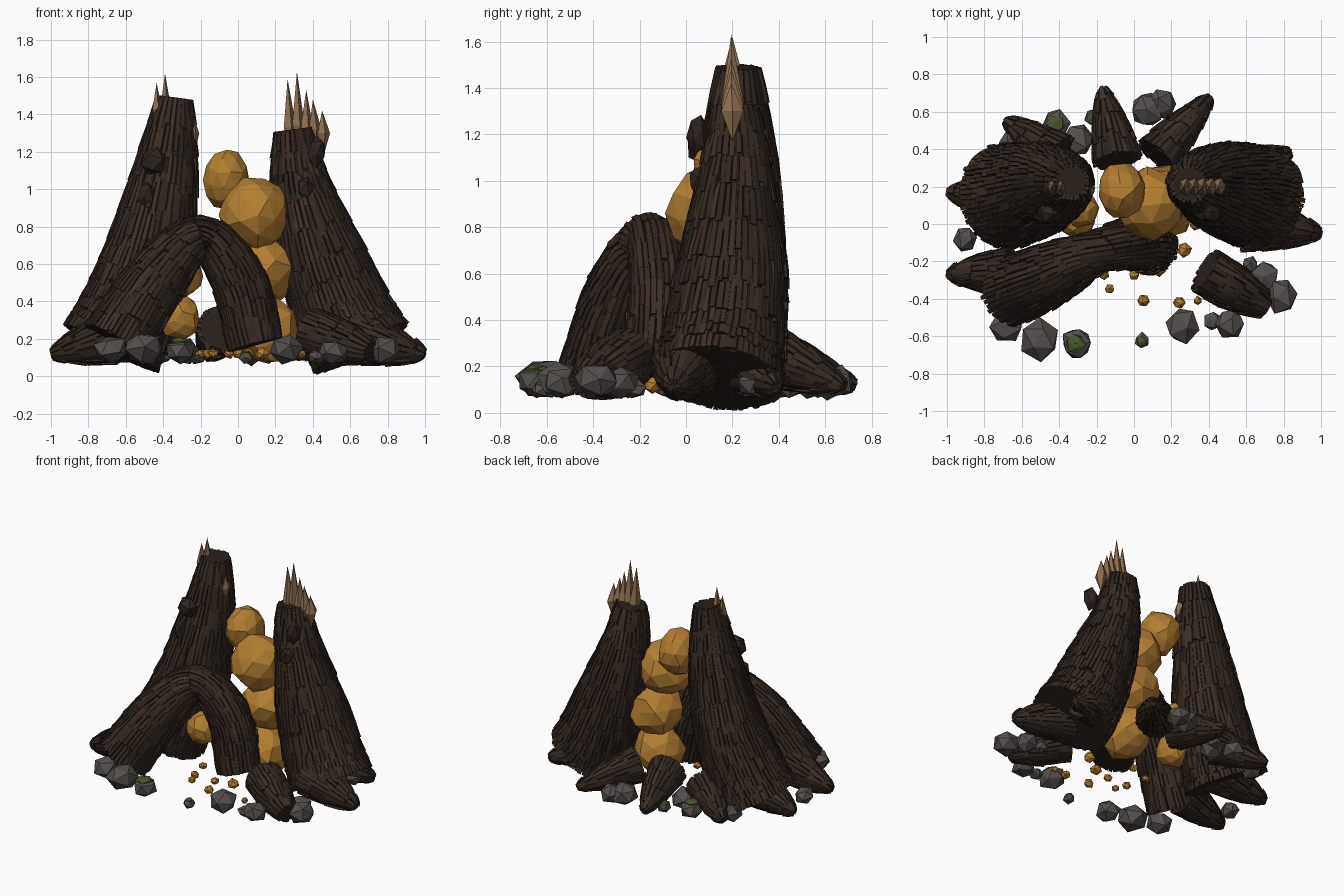
import bpy, bmesh, math, random
from mathutils import Vector, Matrix

if "Cube" in bpy.data.objects:
    bpy.data.objects.remove(bpy.data.objects["Cube"])

random.seed(7)
R = random.uniform


def material(name, rgb):
    m = bpy.data.materials.new(name)
    m.diffuse_color = (*rgb, 1)
    m.use_nodes = True
    m.node_tree.nodes["Principled BSDF"].inputs["Base Color"].default_value = m.diffuse_color
    return m


CORE = material("dark_wood", (0.022, 0.014, 0.010))
BARK = [material("bark_a", (0.036, 0.022, 0.015)), material("bark_b", (0.026, 0.017, 0.012)),
        material("bark_c", (0.046, 0.028, 0.019))]
AMBER = material("amber", (0.45, 0.21, 0.03))
STONE = material("stone", (0.088, 0.078, 0.072))
MOSS = material("moss", (0.06, 0.095, 0.025))
SPLINTER = material("raw_wood", (0.27, 0.16, 0.08))


def finish(name, bm, mats):
    bmesh.ops.recalc_face_normals(bm, faces=bm.faces)
    me = bpy.data.meshes.new(name)
    bm.to_mesh(me)
    bm.free()
    for m in mats:
        me.materials.append(m)
    ob = bpy.data.objects.new(name, me)
    bpy.context.collection.objects.link(ob)
    return ob


def spline(pts, t):
    """Catmull-Rom through 4D points (x, y, z, radius), t in 0..1"""
    p = [Vector(q) for q in pts]
    p = [2 * p[0] - p[1]] + p + [2 * p[-1] - p[-2]]
    f = min(max(t, 0), 1) * (len(pts) - 1)
    i = min(int(f), len(pts) - 2)
    u = f - i
    a, b, c, d = p[i:i + 4]
    return 0.5 * (2 * b + (c - a) * u + (2 * a - 5 * b + 4 * c - d) * u * u
                  + (3 * b - a - 3 * c + d) * u ** 3)


def bark_tube(name, pts, plate=0.13, width=0.026, sides=20):
    """Tapered log along a path, covered with overlapping bark plates"""
    bm = bmesh.new()

    def surf(t, ang, lift):
        q = spline(pts, t)
        tan = (spline(pts, t + .01) - spline(pts, t - .01)).to_3d().normalized()
        u = tan.cross(Vector((0, 1, 0))).normalized()
        v = tan.cross(u)
        return q.to_3d() + (u * math.cos(ang) + v * math.sin(ang)) * max(.004, q[3] + lift)

    # core with end caps
    n = 4 * (len(pts) - 1)
    rings = [[bm.verts.new(surf(i / n, k * math.tau / sides, -.012)) for k in range(sides)]
             for i in range(n + 1)]
    for a, b in zip(rings, rings[1:]):
        for k in range(sides):
            j = (k + 1) % sides
            bm.faces.new((a[k], a[j], b[j], b[k]))
    bm.faces.new(rings[0][::-1])
    bm.faces.new(rings[-1])
    # bark plates
    length = sum((spline(pts, (i + 1) / 20) - spline(pts, i / 20)).to_3d().length for i in range(20))
    rows = max(3, round(length / plate))
    for r in range(rows):
        rad = spline(pts, (r + .5) / rows)[3]
        cols = max(10, round(math.tau * rad / width))
        for k in range(cols):
            t0 = max(0, (r + R(-.35, .15)) / rows)
            t1 = min(1, (r + 1 + R(-.1, .3)) / rows)
            a0 = (k + R(-.1, .1)) * math.tau / cols
            a1 = a0 + math.tau / cols * R(.75, .98)
            lo, hi = R(.004, .018), R(-.004, .012)
            vs = []
            for t, top in ((t0, lo), ((t0 + t1) / 2, (lo + hi) / 2 + .002), (t1, hi)):
                vs.append([bm.verts.new(surf(t, a, l)) for a, l in
                           ((a0, -.016), (a1, -.016), (a1, top), (a0, top))])
            mi = random.choice((1, 1, 2, 3))
            fs = [bm.faces.new(vs[0]), bm.faces.new(vs[2][::-1])]
            for s, e in zip(vs, vs[1:]):
                fs += [bm.faces.new((s[c], s[(c + 1) % 4], e[(c + 1) % 4], e[c])) for c in range(4)]
            for f in fs:
                f.material_index = mi
    return finish(name, bm, [CORE] + BARK)


def lump(name, loc, size, mat, sub=2, jitter=.07):
    """Irregular faceted boulder"""
    bm = bmesh.new()
    bmesh.ops.create_icosphere(bm, subdivisions=sub, radius=1)
    rot = Matrix.Rotation(R(0, 6), 3, 'Z') @ Matrix.Rotation(R(0, 6), 3, 'X')
    for v in bm.verts:
        q = rot @ v.co * R(1 - jitter, 1 + jitter)
        v.co = Vector(loc) + Vector([q[i] * size[i] for i in range(3)])
    return finish(name, bm, [mat])


def spike(name, base, tip, rad, low):
    """Five-sided wood splinter, pointed up and tapering down"""
    bm = bmesh.new()
    b = Vector(base)
    ring = [bm.verts.new(b + Vector((rad[0] * math.cos(a), rad[1] * math.sin(a), 0)))
            for a in [k * math.tau / 5 for k in range(5)]]
    for end in (tip, b - Vector((0, 0, low))):
        e = bm.verts.new(end)
        for k in range(5):
            bm.faces.new((ring[k], ring[(k + 1) % 5], e))
    return finish(name, bm, [SPLINTER])


# leaning trunks and the arched root
bark_tube("left_trunk", [(-.68, .15, .15, .275), (-.60, .165, .31, .26), (-.485, .195, .62, .235),
                         (-.39, .22, 1.08, .17), (-.335, .225, 1.49, .092)])
bark_tube("right_trunk", [(.66, .14, .15, .275), (.575, .165, .31, .26), (.455, .195, .62, .23),
                          (.335, .215, 1.02, .155), (.295, .215, 1.32, .1)])
bark_tube("arched_root", [(-.66, -.36, .17, .18), (-.43, -.26, .53, .16), (-.2, -.15, .745, .11),
                          (.0, -.1, .52, .14), (.095, -.12, .17, .145)], plate=.11)

# spreading roots: start, tip, start radius
roots = [((-.66, -.26, .22), (-1, -.265, .115), .13),
         ((-.6, .12, .22), (-1, .17, .115), .14),
         ((-.4, .36, .24), (-.69, .555, .115), .12),
         ((-.09, .34, .25), (-.17, .73, .115), .125),
         ((.12, .36, .25), (.41, .68, .115), .12),
         ((.5, .24, .22), (.84, .39, .115), .13),
         ((.6, .01, .22), (1, -.055, .115), .15)]
for i, (a, b, ra) in enumerate(roots):
    a, b = Vector(a), Vector(b)
    path = [(*a.lerp(b, t), ra * k) for t, k in ((0, 1), (.3, .84), (.6, .63), (.87, .36), (1, .15))]
    bark_tube(f"spreading_root_{i + 1}", path, plate=.1, sides=14)
# the blunt broken root on the front right
bark_tube("broken_root", [(.38, -.25, .24, .12), (.54, -.345, .185, .115), (.71, -.44, .13, .065)],
          plate=.1, sides=14)

# bark knots
for i, (p, s) in enumerate([((-.45, .06, 1.15), (.07, .06, .08)), ((-.49, .04, .97), (.05, .05, .08)),
                            ((.42, .05, 1.2), (.055, .05, .085)), ((.36, .06, 1.0), (.05, .05, .07))]):
    lump(f"bark_knot_{i + 1}", p, s, BARK[1], 1, .1)

# amber resin column and blobs in the arch
for i, (p, s) in enumerate([((-.065, .18, 1.05), (.125, .155, .16)), ((.09, .11, .87), (.185, .19, .195)),
                            ((.14, .14, .56), (.18, .18, .18)), ((.15, .09, .25), (.165, .18, .185)),
                            ((-.31, .04, .31), (.11, .12, .12)), ((-.28, .08, .53), (.09, .1, .1))]):
    lump(f"amber_blob_{i + 1}", p, s, AMBER, 2, .08)

# amber chips on the ground
for i, (x, y, r) in enumerate([(.27, -.14, .04), (-.16, -.27, .032), (0, -.27, .03), (-.13, -.345, .027),
                               (.05, -.41, .036), (.24, -.42, .034), (.34, -.41, .025), (.13, -.24, .04),
                               (-.05, -.06, .03), (-.2, -.12, .03), (.33, .0, .035)]):
    lump(f"amber_chip_{i + 1}", (x, y, .12), (r, r, r * .9), AMBER, 1, .12)

# ring of stones
stones = [(-.68, -.54, .09), (-.5, -.62, .1), (-.31, -.64, .08), (.04, -.625, .04), (.26, -.545, .09),
          (.51, -.53, .075), (.42, -.52, .045), (.79, -.38, .09), (.7, -.28, .075), (.62, -.22, .045),
          (-.9, -.08, .065), (-.42, .53, .075), (-.3, .45, .085), (.07, .61, .09), (.15, .645, .08),
          (.72, .3, .07), (-.22, .57, .045), (-.66, .42, .07)]
for i, (x, y, r) in enumerate(stones):
    z = .07 + r * .8
    lump(f"stone_{i + 1}", (x, y, z), (r * 1.05, r * 1.12, r * .9), STONE, 1, .12)
    if i in (2, 3, 11, 16):
        lump(f"moss_patch_{i + 1}", (x, y, z + r * .6), (r * .72, r * .7, r * .33), MOSS, 1, .1)

# broken-off splinters: x of base, x of tip, base height, tip height
for i, (xb, xt, zb, zt) in enumerate([(.275, .265, 1.33, 1.59), (.32, .315, 1.34, 1.63),
                                      (.365, .365, 1.33, 1.53), (.41, .4, 1.32, 1.48), (.455, .45, 1.3, 1.42)]):
    spike(f"right_splinter_{i + 1}", (xb, .2, zb), (xt, .195, zt), (.037, .05), .13)
for i, (x, y, zb, zt) in enumerate([(-.435, .2, 1.43, 1.57), (-.39, .2, 1.46, 1.62), (-.235, .19, 1.3, 1.38)]):
    spike(f"left_splinter_{i + 1}", (x, y, zb), (x, y, zt), (.027, .045), .14)
